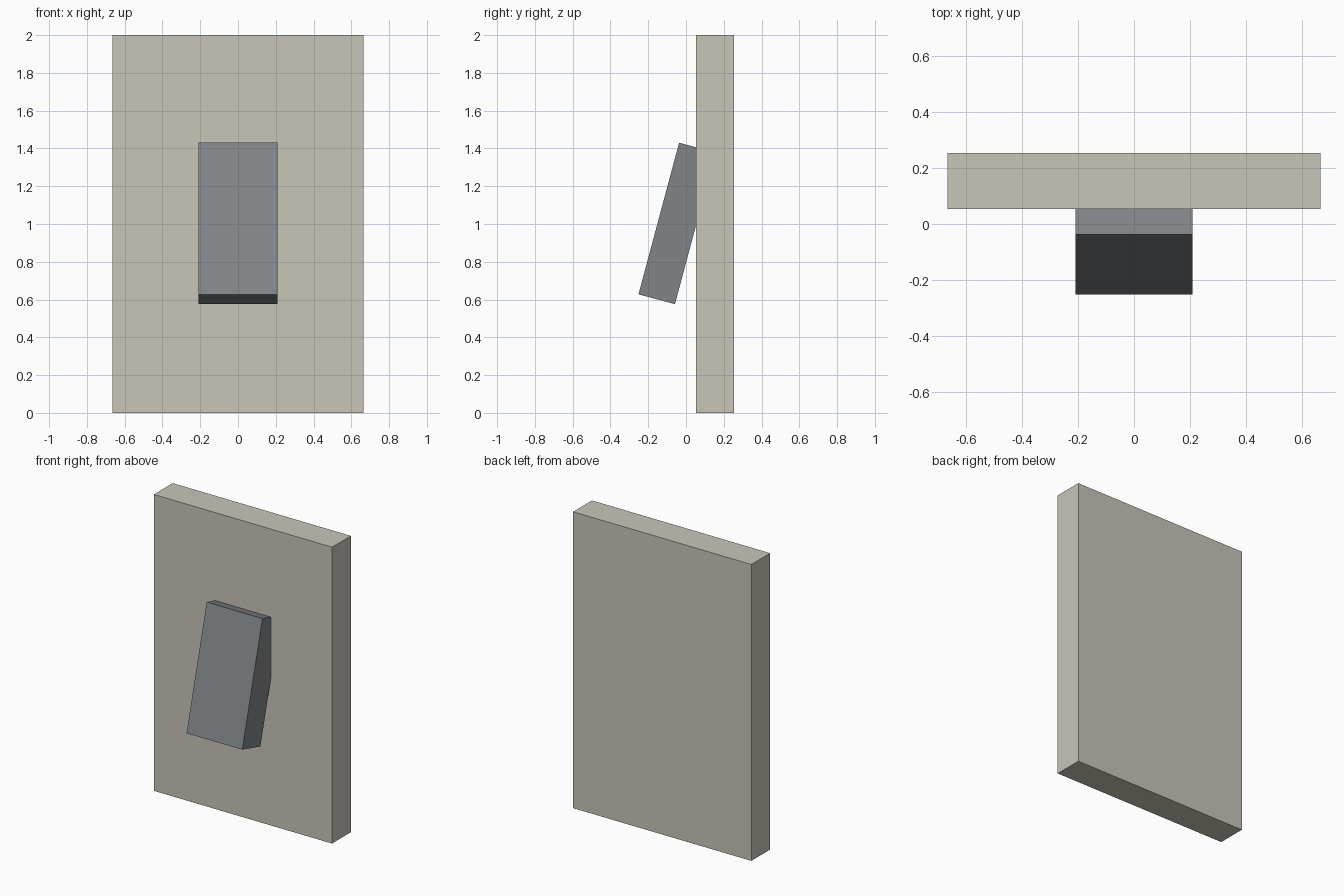
import bpy
import math

if "Cube" in bpy.data.objects:
    bpy.data.objects.remove(bpy.data.objects["Cube"])


def material(name, srgb):
    lin = [((c / 255 + 0.055) / 1.055) ** 2.4 for c in srgb]
    m = bpy.data.materials.new(name)
    m.diffuse_color = (*lin, 1.0)
    m.use_nodes = True
    m.node_tree.nodes["Principled BSDF"].inputs["Base Color"].default_value = m.diffuse_color
    return m


def box(name, size, centre, mat, tilt=0.0):
    bpy.ops.mesh.primitive_cube_add(size=1, location=centre)
    ob = bpy.context.object
    ob.name = name
    ob.scale = size
    ob.rotation_euler.x = tilt
    ob.data.materials.append(mat)
    return ob


cream = material("warm cream", (200, 197, 185))
grey = material("cool grey", (128, 133, 136))

# upright wall plate
box("wall_plate", (1.33, 0.2, 2.0), (0, 0.153, 1.0), cream)

# tilted rocker, its upper end sunk into the plate
box("rocker", (0.416, 0.2, 0.831), (0, -0.0475, 1.003), grey,
    tilt=-math.radians(15))
